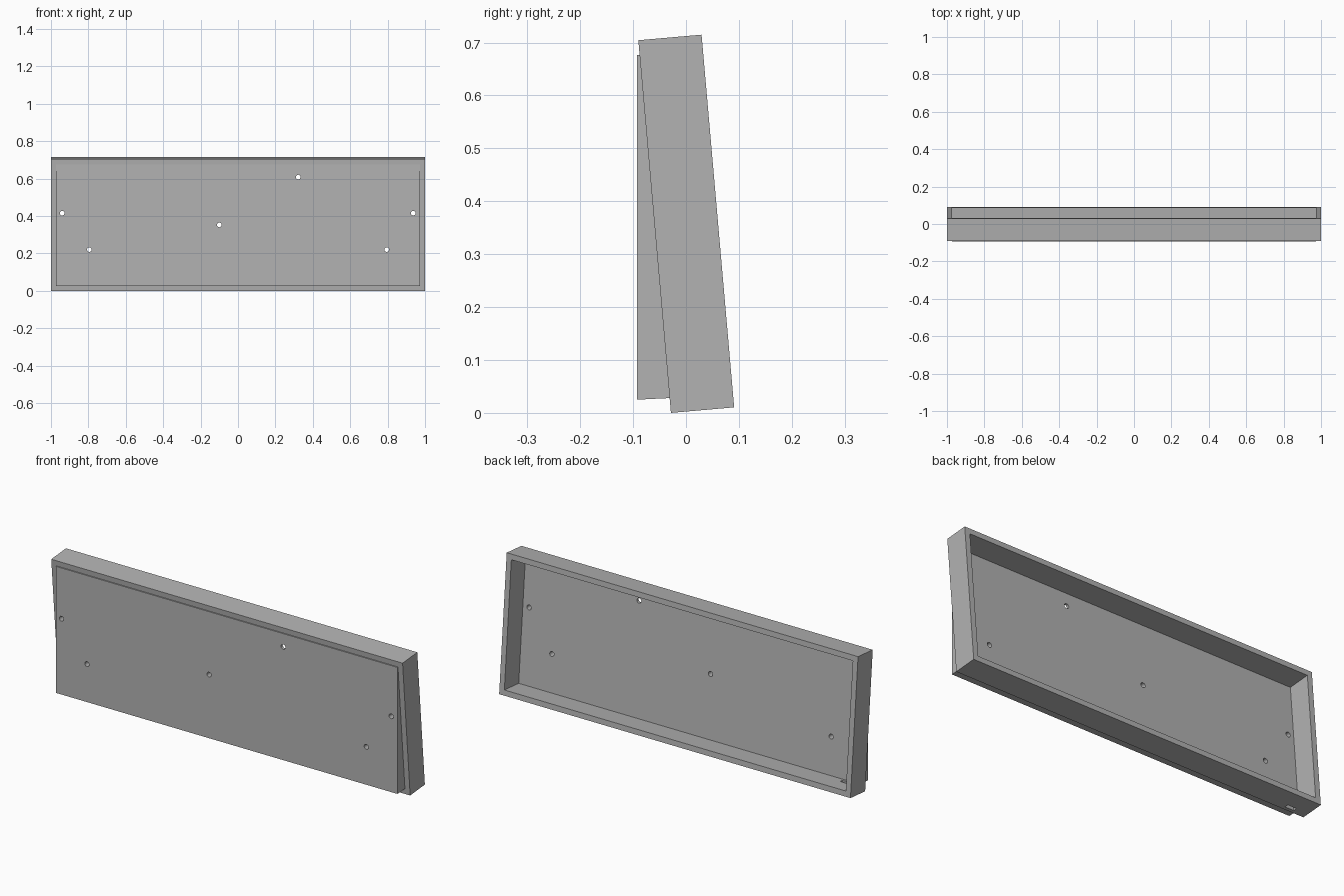
import bpy, bmesh
from math import radians, sin, cos
from mathutils import Matrix, Vector

if "Cube" in bpy.data.objects:
    bpy.data.objects.remove(bpy.data.objects["Cube"])

TILT = radians(5)
HEIGHT, DEPTH, WALL = 0.707, 0.12, 0.028
BASE_Y, FRONT_Y = -0.0285, -0.0925
LEAN = Matrix.Translation((0, BASE_Y, 0)) @ Matrix.Rotation(TILT, 4, 'X')

grey = bpy.data.materials.new("plain grey")
grey.use_nodes = True
grey.diffuse_color = (0.45, 0.45, 0.45, 1)
grey.node_tree.nodes["Principled BSDF"].inputs["Base Color"].default_value = (0.45, 0.45, 0.45, 1)


def finish(bm, name):
    bmesh.ops.recalc_face_normals(bm, faces=bm.faces)
    mesh = bpy.data.meshes.new(name)
    bm.to_mesh(mesh)
    bm.free()
    mesh.materials.append(grey)
    obj = bpy.data.objects.new(name, mesh)
    bpy.context.collection.objects.link(obj)
    return obj


def cut(target, cutter):
    mod = target.modifiers.new("cut", 'BOOLEAN')
    mod.operation = 'DIFFERENCE'
    mod.solver = 'EXACT'
    mod.object = cutter
    bpy.context.view_layer.objects.active = target
    bpy.ops.object.modifier_apply(modifier=mod.name)
    bpy.data.objects.remove(cutter)


# Leaning rectangular frame, open front and back
bm = bmesh.new()
rings = []
for inset in (0, WALL):
    for y in (0, DEPTH):
        x, low, high = 1 - inset, inset, HEIGHT - inset
        corners = ((-x, low), (x, low), (x, high), (-x, high))
        rings.append([bm.verts.new(LEAN @ Vector((a, y, b))) for a, b in corners])
out_front, out_back, in_front, in_back = rings
for a, b in ((out_front, out_back), (out_back, in_back), (in_back, in_front), (in_front, out_front)):
    for i in range(4):
        j = (i + 1) % 4
        bm.faces.new((a[i], a[j], b[j], b[i]))
frame = finish(bm, "leaning_frame")

# Small cable slot through the bottom rail
bm = bmesh.new()
bmesh.ops.create_cube(bm, size=1, matrix=LEAN @ Matrix.Translation((-0.905, 0.026, WALL / 2))
                      @ Matrix.Diagonal((0.05, 0.018, 0.1, 1)))
cut(frame, finish(bm, "slot_cutter"))

# Wedge panel with an upright front, filling the frame opening
bm = bmesh.new()
back_low = LEAN @ Vector((0, 0.003, WALL))
back_high = LEAN @ Vector((0, 0.003, HEIGHT - WALL))
profile = [(FRONT_Y, 0.025), (back_low.y, back_low.z), (back_high.y, back_high.z), (FRONT_Y, 0.676)]
half = 1 - WALL
face = bm.faces.new([bm.verts.new((-half, y, z)) for y, z in profile])
side = bmesh.ops.extrude_face_region(bm, geom=[face])
bmesh.ops.translate(bm, vec=(2 * half, 0, 0),
                    verts=[v for v in side["geom"] if isinstance(v, bmesh.types.BMVert)])
panel = finish(bm, "wedge_panel")

# Round holes straight through the panel
bm = bmesh.new()
for x, z in ((-0.94, 0.415), (0.937, 0.415), (-0.795, 0.22), (0.795, 0.22), (-0.1, 0.352), (0.322, 0.608)):
    bmesh.ops.create_cone(bm, cap_ends=True, segments=24, radius1=0.0125, radius2=0.0125, depth=0.5,
                          matrix=Matrix.Translation((x, 0, z)) @ Matrix.Rotation(radians(90), 4, 'X'))
cut(panel, finish(bm, "hole_cutters"))

# Smooth hole walls, sharp panel edges
for obj in (frame, panel):
    bpy.ops.object.select_all(action='DESELECT')
    obj.select_set(True)
    bpy.context.view_layer.objects.active = obj
    bpy.ops.object.shade_smooth_by_angle(angle=radians(30))
